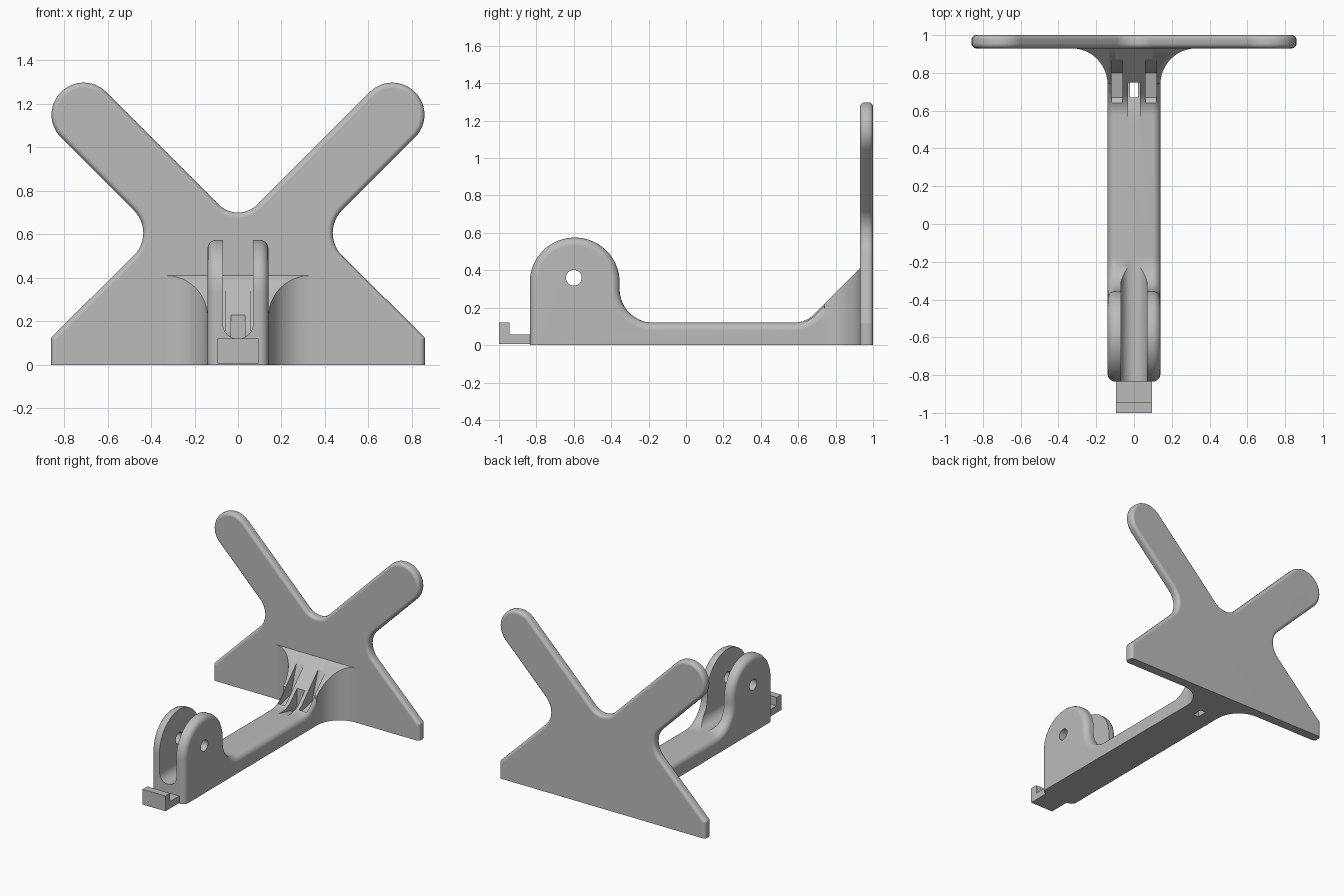
import bpy, bmesh, math
from mathutils import Vector

cube = bpy.data.objects.get("Cube")
if cube:
    bpy.data.objects.remove(cube, do_unlink=True)

grey = bpy.data.materials.new("plain grey")
grey.use_nodes = True
COLOUR = (0.5, 0.5, 0.5, 1)
grey.diffuse_color = COLOUR
grey.node_tree.nodes["Principled BSDF"].inputs["Base Color"].default_value = COLOUR


def rounded(corners, steps=12):
    """Replace each (a, b, radius) corner by a tangent arc."""
    out = []
    for i, (a, b, r) in enumerate(corners):
        p = Vector((a, b))
        if r == 0:
            out.append(p)
            continue
        u = (Vector(corners[i - 1][:2]) - p).normalized()
        v = (Vector(corners[(i + 1) % len(corners)][:2]) - p).normalized()
        half = u.angle(v) / 2
        centre = p + (u + v).normalized() * r / math.sin(half)
        start = p + u * r / math.tan(half) - centre
        end = p + v * r / math.tan(half) - centre
        sweep = start.angle_signed(end)
        for k in range(steps + 1):
            t = -sweep * k / steps
            c, s = math.cos(t), math.sin(t)
            out.append(centre + Vector((start.x * c - start.y * s, start.x * s + start.y * c)))
    return out


def prism(name, points, axis, lo, hi, bevel=0, keep=None):
    """Extrude a profile along an axis, rounding the rim edges that pass keep()."""
    place = {"x": lambda p, d: (d, p[0], p[1]),
             "y": lambda p, d: (p[0], d, p[1]),
             "z": lambda p, d: (p[0], p[1], d)}[axis]
    bm = bmesh.new()
    rings = [[bm.verts.new(place(p, d)) for p in points] for d in (lo, hi)]
    n = len(points)
    for ring in rings:
        bm.faces.new(ring)
    for i in range(n):
        j = (i + 1) % n
        bm.faces.new((rings[0][i], rings[0][j], rings[1][j], rings[1][i]))
    bmesh.ops.remove_doubles(bm, verts=bm.verts, dist=0.0005)
    bmesh.ops.recalc_face_normals(bm, faces=bm.faces)
    if bevel:
        k = "xyz".index(axis)
        rim = [e for e in bm.edges if abs(e.verts[0].co[k] - e.verts[1].co[k]) < 1e-5
               and keep((e.verts[0].co + e.verts[1].co) / 2)]
        bmesh.ops.bevel(bm, geom=rim, offset=bevel, segments=5, profile=0.5,
                        affect="EDGES", clamp_overlap=False)
        bmesh.ops.recalc_face_normals(bm, faces=bm.faces)
    mesh = bpy.data.meshes.new(name)
    bm.to_mesh(mesh)
    bm.free()
    mesh.materials.append(grey)
    ob = bpy.data.objects.new(name, mesh)
    bpy.context.collection.objects.link(ob)
    return ob


def activate(ob):
    bpy.ops.object.select_all(action="DESELECT")
    ob.select_set(True)
    bpy.context.view_layer.objects.active = ob


def combine(target, tool, operation):
    activate(target)
    mod = target.modifiers.new("combine", "BOOLEAN")
    mod.operation, mod.object, mod.solver = operation, tool, "EXACT"
    bpy.ops.object.modifier_apply(modifier=mod.name)
    bpy.data.objects.remove(tool, do_unlink=True)


def box(name, x0, x1, y0, y1, z0, z1):
    return prism(name, [(y0, z0), (y1, z0), (y1, z1), (y0, z1)], "x", x0, x1)


# Cross-shaped back plate with a wide foot
half = [(0.86, 0, 0), (0.86, 0.125, 0.02), (0.374, 0.606, 0.147),
        (0.918, 1.15, 0.146), (0.71, 1.358, 0.146)]
outline = half + [(0, 0.648, 0.126)] + [(-x, z, r) for x, z, r in reversed(half)]
plate = prism("back_plate", rounded(outline), "y", 0.93, 1.0, 0.025, lambda c: c.z > 0.001)

# Long arm with the hinge lug at the front and a ramp at the back
side = [(-0.835, 0, 0), (-0.835, 0.575, 0.2395), (-0.355, 0.575, 0.2395),
        (-0.355, 0.12, 0.18), (0.64, 0.12, 0.15), (0.94, 0.42, 0), (0.94, 0, 0)]
arm = prism("hinge_arm", rounded(side, 16), "x", -0.14, 0.14, 0.042,
            lambda c: c.z > 0.001 and c.y < 0.939)

# Flared gusset: plan outline trimmed by the ramp
flare = [(0.14, 0.6, 0), (0.14, 0.93, 0.19), (0.33, 0.93, 0), (0.33, 0.94, 0)]
plan = flare + [(-x, y, r) for x, y, r in reversed(flare)]
gusset = prism("gusset", rounded(plan), "z", 0, 0.6)
ramp = prism("ramp", [(0.74, 0), (0.94, 0), (0.94, 0.42), (0.74, 0.22)], "x", -0.5, 0.5)
combine(gusset, ramp, "INTERSECT")
combine(arm, gusset, "UNION")

# Slot between the lugs, and the pin hole
slot = [(-0.07, 0.12, 0.0695), (0.07, 0.12, 0.0695), (0.07, 0.8, 0), (-0.07, 0.8, 0)]
combine(arm, prism("slot", rounded(slot), "y", -0.9, -0.1), "DIFFERENCE")
hole = [(-0.6 + 0.042 * math.cos(math.tau * i / 32), 0.36 + 0.042 * math.sin(math.tau * i / 32))
        for i in range(32)]
combine(arm, prism("pin_hole", hole, "x", -0.3, 0.3), "DIFFERENCE")

# Side pockets and the central pocket with its drain hole
pocket = [(0.64, 0.13), (0.67, 0.11), (0.8, 0.14), (0.87, 0.35), (0.87, 0.6), (0.64, 0.6)]
for x in (-0.09, 0.09):
    combine(arm, prism("side_pocket", pocket, "x", x - 0.03, x + 0.03), "DIFFERENCE")
middle = [(0.53, 0.121), (0.67, 0.09), (0.75, 0.09), (0.75, 0.23), (0.8, 0.28),
          (0.8, 0.5), (0.53, 0.5)]
combine(arm, prism("middle_pocket", middle, "x", -0.033, 0.033), "DIFFERENCE")
combine(arm, box("drain", -0.022, 0.022, 0.67, 0.75, -0.1, 0.2), "DIFFERENCE")

# Stepped catch at the front
catch = [(-1, 0.005), (-0.8, 0.005), (-0.8, 0.057), (-0.945, 0.057), (-0.945, 0.12), (-1, 0.12)]
combine(arm, prism("catch", catch, "x", -0.095, 0.095), "UNION")

# Smooth rounded edges while keeping the flats flat
for ob in (plate, arm):
    activate(ob)
    bpy.ops.object.shade_smooth_by_angle(angle=math.radians(30))
    mod = ob.modifiers.new("flat_faces", "WEIGHTED_NORMAL")
    mod.keep_sharp = True
